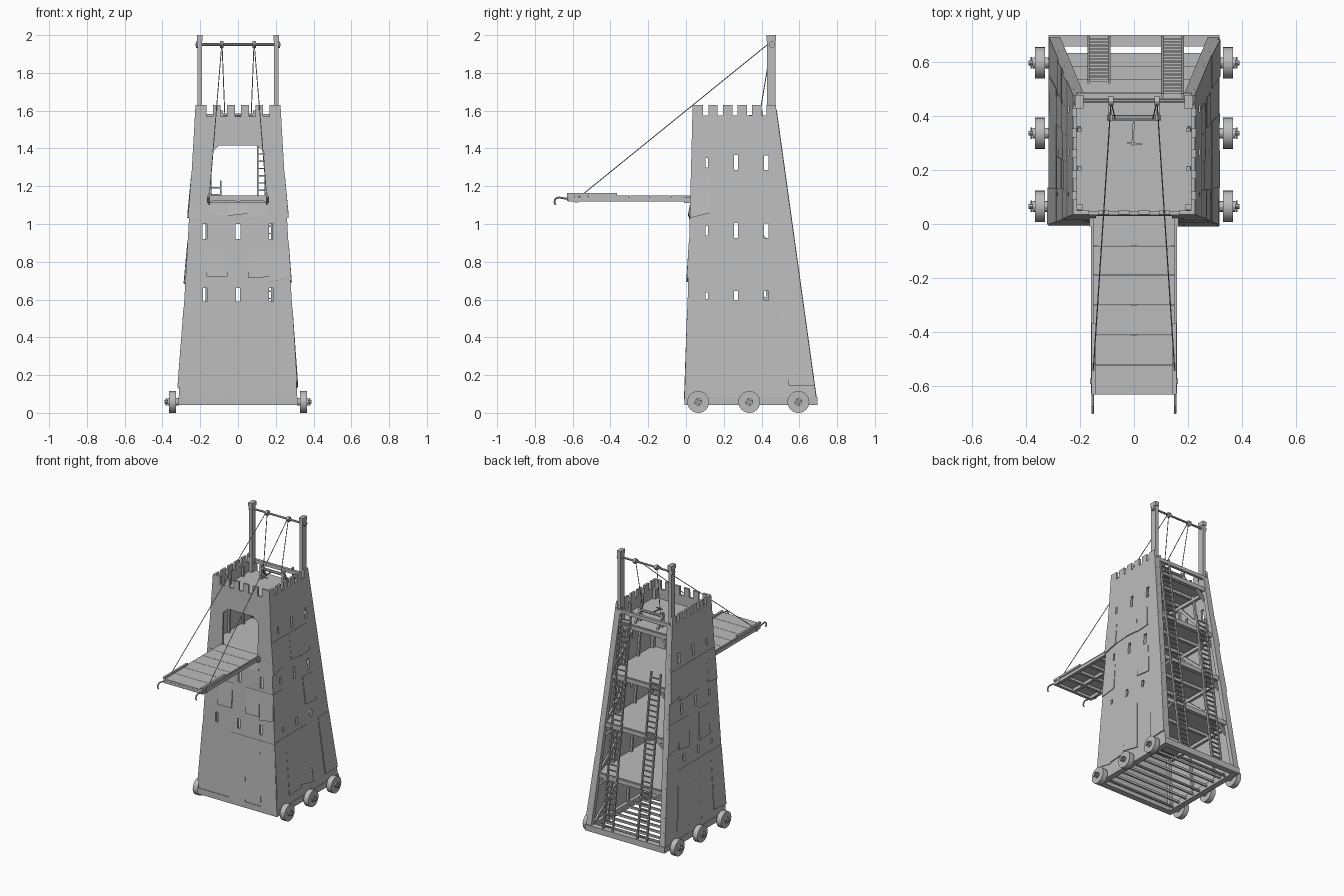
import bpy, bmesh, random
from mathutils import Vector, Matrix

random.seed(4)
if "Cube" in bpy.data.objects:
    bpy.data.objects.remove(bpy.data.objects["Cube"], do_unlink=True)

wood = bpy.data.materials.new("weathered grey wood")
GREY = (0.5, 0.5, 0.5, 1)
wood.use_nodes = True
wood.diffuse_color = GREY
wood.node_tree.nodes["Principled BSDF"].inputs["Base Color"].default_value = GREY

BASE, TOP, WALL = 0.045, 1.63, 0.015
FLOORS = (0.45, 0.8, 1.14, 1.5)


# Tapering outline of the tower at height z
def rise(z): return (z - BASE) / (TOP - BASE)
def half(z): return 0.316 - 0.091 * rise(z)
def front(z): return -0.005 + 0.04 * rise(z)
def back(z): return 0.695 - 0.22 * rise(z)
def mix(a, b, t): return a + (b - a) * t


class Part:
    """Collects simple solids into one named object."""
    def __init__(self, name):
        self.name, self.bm = name, bmesh.new()

    def prism(self, low, high):
        a = [self.bm.verts.new(p) for p in low]
        b = [self.bm.verts.new(p) for p in high]
        self.bm.faces.new(a[::-1])
        self.bm.faces.new(b)
        for i in range(len(a)):
            j = (i + 1) % len(a)
            self.bm.faces.new((a[i], a[j], b[j], b[i]))

    def box(self, x, y, z):
        ring = [(x[0], y[0]), (x[1], y[0]), (x[1], y[1]), (x[0], y[1])]
        self.prism([(*p, z[0]) for p in ring], [(*p, z[1]) for p in ring])

    def beam(self, a, b, w, h):
        a, b = Vector(a), Vector(b)
        d = (b - a).normalized()
        ref = Vector((0, 1, 0)) if abs(d.x) > 0.8 else Vector((1, 0, 0))
        s = (ref - d * ref.dot(d)).normalized()
        u = d.cross(s)
        ring = [s * (w / 2 * i) + u * (h / 2 * j) for i, j in ((-1, -1), (1, -1), (1, 1), (-1, 1))]
        self.prism([a + r for r in ring], [b + r for r in ring])

    def rod(self, a, b, r, sides=8):
        a, b = Vector(a), Vector(b)
        d = b - a
        m = Matrix.Translation((a + b) / 2) @ d.to_track_quat('Z', 'Y').to_matrix().to_4x4()
        bmesh.ops.create_cone(self.bm, cap_ends=True, segments=sides, radius1=r, radius2=r,
                              depth=d.length, matrix=m)

    def done(self, smooth=False):
        bmesh.ops.recalc_face_normals(self.bm, faces=self.bm.faces)
        mesh = bpy.data.meshes.new(self.name)
        self.bm.to_mesh(mesh)
        self.bm.free()
        mesh.materials.append(wood)
        ob = bpy.data.objects.new(self.name, mesh)
        bpy.context.collection.objects.link(ob)
        if smooth:
            bpy.ops.object.select_all(action='DESELECT')
            ob.select_set(True)
            bpy.context.view_layer.objects.active = ob
            bpy.ops.object.shade_smooth_by_angle()
        return ob


def cut(ob, cutter):
    mod = ob.modifiers.new("openings", 'BOOLEAN')
    mod.operation, mod.solver, mod.object = 'DIFFERENCE', 'EXACT', cutter
    deps = bpy.context.evaluated_depsgraph_get()
    mesh = bpy.data.meshes.new_from_object(ob.evaluated_get(deps))
    ob.modifiers.clear()
    ob.data = mesh


# Front wall with doorway, slits and battlements
wall = Part("front_wall")
def front_ring(z): return [(-half(z), front(z), z), (half(z), front(z), z),
                           (half(z), front(z) + WALL, z), (-half(z), front(z) + WALL, z)]
wall.prism(front_ring(BASE), front_ring(TOP))
front_wall = wall.done()
holes = Part("front_openings")
door = [(-0.14, 1.14), (0.14, 1.14), (0.14, 1.38), (0.1, 1.415), (-0.1, 1.415), (-0.14, 1.38)]
holes.prism([(x, -0.2, z) for x, z in door], [(x, 0.2, z) for x, z in door])
for x in (-0.175, 0, 0.175):
    holes.box((x - 0.012, x + 0.012), (-0.2, 0.2), (0.92, 1.0))
    holes.box((x - 0.01, x + 0.01), (-0.2, 0.2), (0.59, 0.66))
for i in range(-2, 3):
    holes.box((i * 0.075 - 0.017, i * 0.075 + 0.017), (-0.2, 0.2), (1.57, 1.7))
cutter = holes.done()
cut(front_wall, cutter)
bpy.data.objects.remove(cutter)

# Side walls
holes = Part("side_openings")
for y, w, h in ((0.11, 0.007, 0.025), (0.265, 0.01, 0.04), (0.425, 0.012, 0.038)):
    for z, k in ((1.325, 1), (0.965, 1), (0.62, 0.65)):
        holes.box((-1, 1), (y - w, y + w), (z - h * k, z + h * k))
for i in range(5):
    y = 0.105 + i * 0.077
    holes.box((-1, 1), (y - 0.014, y + 0.014), (1.575, 1.7))
cutter = holes.done()
for s, side in ((1, "left"), (-1, "right")):
    wall = Part(side + "_wall")
    def side_ring(z): return [(s * half(z), front(z), z), (s * half(z), back(z), z),
                              (s * (half(z) - WALL), back(z), z), (s * (half(z) - WALL), front(z), z)]
    wall.prism(side_ring(BASE), side_ring(TOP))
    cut(wall.done(), cutter)
bpy.data.objects.remove(cutter)

# Rough overlapping cladding boards
def on_front(u, z, off): return (mix(-half(z), half(z), u), front(z) - off, z)
def on_left(u, z, off): return (half(z) + off, mix(front(z), back(z), u), z)
def on_right(u, z, off): return (-half(z) - off, mix(front(z), back(z), u), z)

for name, place, bands in (("front_cladding", on_front, ((0.07, 0.55), (0.69, 0.9), (1.02, 1.1))),
                           ("left_cladding", on_left, ((0.13, 0.56), (0.68, 0.9), (1.03, 1.26))),
                           ("right_cladding", on_right, ((0.13, 0.56), (0.68, 0.9), (1.03, 1.26)))):
    part = Part(name)
    for low, high in bands:
        for i in range(5):
            if random.random() < 0.25:
                continue
            u0, u1 = i / 5, (i + 1) / 5
            za, zb = low + random.uniform(0, 0.04), low + random.uniform(0, 0.04)
            flare = random.uniform(0.004, 0.01)
            corners = ((u0, za, flare), (u1, zb, flare), (u1, high, 0.002), (u0, high, 0.002))
            part.prism([place(u, z, -0.002) for u, z, o in corners],
                       [place(u, z, o) for u, z, o in corners])
    part.done()

# Floors with edge beams
for n, z in enumerate(FLOORS):
    part = Part("floor_%d" % (n + 1))
    x, y0, y1 = half(z) - WALL, front(z) + WALL, back(z) - 0.015
    part.box((-x, x), (y0, y1), (z - 0.012, z))
    part.box((-x, x), (y1 - 0.02, y1 + 0.008), (z - 0.035, z - 0.005))
    for t in (0.05, 0.35, 0.65):
        y = mix(y0, y1, t)
        part.box((-x, x), (y, y + 0.02), (z - 0.032, z - 0.012))
    part.done()

# Inner frame: posts, studs, braces
part = Part("inner_frame")
for s in (1, -1):
    def at(u, z): return (s * (half(z) - 0.027), mix(front(z) + 0.03, back(z) - 0.015, u), z)
    for u, w in ((0, 0.022), (0.35, 0.014), (0.7, 0.014), (1, 0.03)):
        part.beam(at(u, BASE), at(u, 1.57), w, w)
    levels = (0.07,) + FLOORS
    for lo, hi in zip(levels, levels[1:]):
        part.beam(at(0.05, hi - 0.04), at(0.95, hi - 0.04), 0.018, 0.025)
        part.beam(at(0.95, lo), at(0.35, hi - 0.04), 0.012, 0.02)
        x, y = half(hi), back(hi)
        part.beam((s * (x - 0.03), y - 0.02, hi - 0.1), (s * (x - 0.1), y - 0.02, hi - 0.025), 0.015, 0.015)
part.beam((-0.21, back(1.57) - 0.01, 1.57), (0.21, back(1.57) - 0.01, 1.57), 0.02, 0.025)
part.done()

# Open base frame
part = Part("base_frame")
for s in (1, -1):
    part.box(sorted((s * 0.275, s * 0.316)), (-0.005, 0.695), (0.042, 0.085))
part.box((-0.316, 0.316), (-0.008, 0.035), (0.042, 0.085))
part.box((-0.316, 0.316), (0.655, 0.697), (0.042, 0.085))
for y in (0.13, 0.2, 0.27, 0.41, 0.48, 0.55):
    part.box((-0.28, 0.28), (y - 0.006, y + 0.006), (0.055, 0.07))
part.done()

# Wheels and axles
wheels, axles = Part("wheels"), Part("axles")
for y in (0.065, 0.335, 0.595):
    axles.rod((-0.39, y, 0.058), (0.39, y, 0.058), 0.009)
    for s in (1, -1):
        wheels.rod((s * 0.328, y, 0.058), (s * 0.366, y, 0.058), 0.058, 24)
        wheels.rod((s * 0.316, y, 0.058), (s * 0.374, y, 0.058), 0.02, 12)
        axles.beam((s * 0.38, y - 0.02, 0.05), (s * 0.38, y + 0.02, 0.066), 0.006, 0.006)
        axles.beam((s * 0.38, y - 0.006, 0.076), (s * 0.38, y + 0.006, 0.04), 0.006, 0.006)
wheels.done(True)
axles.done(True)

# Ladders on the open back
for name, x, top in (("tall_ladder", 0.142, 1.6), ("short_ladder", -0.13, 1.23)):
    part = Part(name)
    def rung(dx, z): return (x + dx, back(z) - 0.005, z)
    for dx in (-0.038, 0.038):
        part.beam(rung(dx, 0.07), rung(dx, top), 0.009, 0.014)
    count = round(top / 0.04)
    for i in range(1, count):
        z = mix(0.07, top, i / count)
        part.beam(rung(-0.038, z), rung(0.038, z), 0.009, 0.007)
    part.done()

# Masts and cross bar
part = Part("masts")
for s in (1, -1):
    part.box(sorted((s * 0.19, s * 0.214)), (0.43, 0.473), (1.45, 2.0))
    part.box(sorted((s * 0.187, s * 0.217)), (0.426, 0.477), (1.97, 2.0))
part.done()
part = Part("cross_bar")
part.rod((-0.225, 0.455, 1.95), (0.225, 0.455, 1.95), 0.007)
for s in (1, -1):
    part.rod((s * 0.207, 0.455, 1.95), (s * 0.222, 0.455, 1.95), 0.017, 12)
    part.rod((s * 0.076, 0.455, 1.95), (s * 0.094, 0.455, 1.95), 0.018, 12)
part.done(True)

# Winch on the top deck
part = Part("winch")
for s in (1, -1):
    part.box(sorted((s * 0.08, s * 0.095)), (0.38, 0.405), (1.5, 1.6))
    part.beam((s * 0.088, 0.45, 1.5), (s * 0.088, 0.395, 1.58), 0.012, 0.012)
part.rod((-0.1, 0.392, 1.575), (0.1, 0.392, 1.575), 0.01)
part.beam((0, 0.39, 1.575), (-0.006, 0.29, 1.57), 0.007, 0.007)
part.beam((-0.025, 0.3, 1.57), (0.03, 0.295, 1.57), 0.006, 0.006)
part.done()

# Ropes from winch over the bar to the bridge
part = Part("ropes")
for s in (1, -1):
    part.rod((s * 0.07, 0.39, 1.58), (s * 0.085, 0.455, 1.965), 0.0025, 6)
    part.rod((s * 0.085, 0.45, 1.965), (s * 0.153, -0.58, 1.13), 0.0025, 6)
part.done(True)

# Lowered bridge: planks, beams below and kerbs
part = Part("bridge")
PLANKS = 6
for i in range(PLANKS):
    y0, y1 = mix(-0.63, 0.03, i / PLANKS), mix(-0.63, 0.03, (i + 1) / PLANKS)
    part.box((-0.152, 0.152), (y0 + 0.001, y1 - 0.001), (1.14, 1.152))
    part.box((-0.15, 0.15), (y0, y0 + 0.02), (1.122, 1.14))
for x in (-0.148, 0, 0.148):
    part.box((x - 0.01, x + 0.01), (-0.625, 0.03), (1.118, 1.141))
for s in (1, -1):
    part.box(sorted((s * 0.142, s * 0.157)), (-0.63, -0.365), (1.15, 1.164))
    part.box(sorted((s * 0.148, s * 0.162)), (-0.59, -0.57), (1.115, 1.15))
part.box((-0.165, 0.165), (-0.01, 0.05), (1.112, 1.14))
part.done()

# Grappling hooks at the bridge tip
part = Part("bridge_hooks")
path = [(-0.55, 1.128), (-0.64, 1.135), (-0.675, 1.141), (-0.692, 1.133), (-0.697, 1.115), (-0.69, 1.102)]
for s in (1, -1):
    for (ya, za), (yb, zb) in zip(path, path[1:]):
        part.rod((s * 0.152, ya, za), (s * 0.152, yb, zb), 0.005, 6)
part.done(True)
